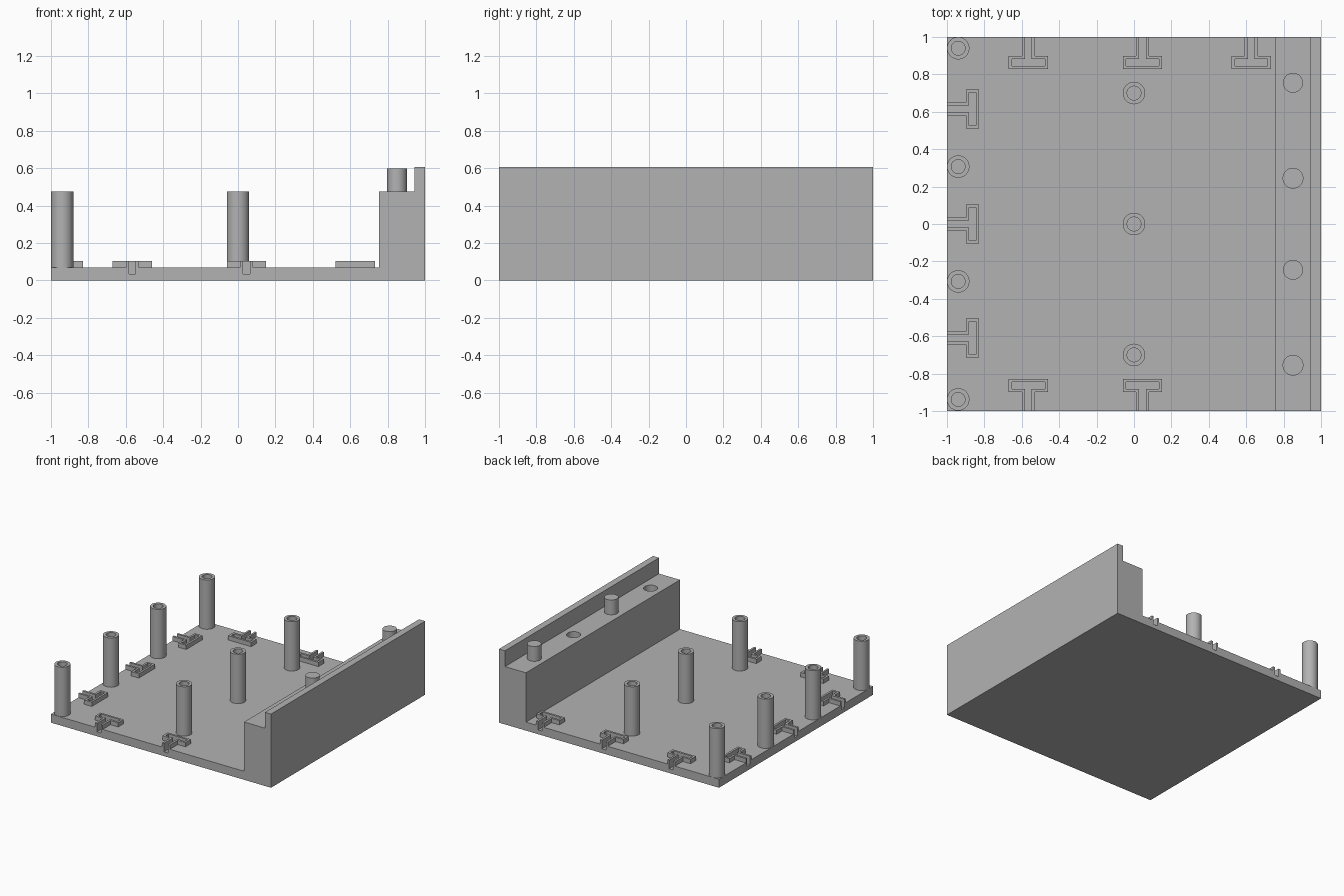
import bpy, bmesh, math
from mathutils import Matrix

cube = bpy.data.objects.get("Cube")
if cube:
    bpy.data.objects.remove(cube, do_unlink=True)

grey = bpy.data.materials.new("plain grey")
grey.use_nodes = True
colour = (0.448, 0.448, 0.448, 1)
grey.diffuse_color = colour
grey.node_tree.nodes["Principled BSDF"].inputs["Base Color"].default_value = colour

FLOOR, LEDGE, TOP = 0.07, 0.475, 0.605
SIDES = 48


def finish(name, bm):
    """Turn a bmesh into a grey object in the scene."""
    bmesh.ops.recalc_face_normals(bm, faces=bm.faces)
    mesh = bpy.data.meshes.new(name)
    bm.to_mesh(mesh)
    bm.free()
    mesh.materials.append(grey)
    obj = bpy.data.objects.new(name, mesh)
    bpy.context.collection.objects.link(obj)
    return obj


def prism(bm, points, direction, matrix=Matrix()):
    """Extrude a closed outline along a direction."""
    face = bm.faces.new([bm.verts.new(p) for p in points])
    result = bmesh.ops.extrude_face_region(bm, geom=[face])
    moved = [v for v in result["geom"] if isinstance(v, bmesh.types.BMVert)]
    bmesh.ops.translate(bm, verts=moved, vec=direction)
    bmesh.ops.transform(bm, matrix=matrix, verts=list(set(moved) | set(face.verts)))
    if not face.is_valid:
        return


def cylinder(bm, x, y, radius, low, high):
    bmesh.ops.create_cone(bm, cap_ends=True, segments=SIDES, radius1=radius, radius2=radius,
                          depth=high - low, matrix=Matrix.Translation((x, y, (low + high) / 2)))


def tee(inset, start, low):
    """T outline: the stem starts at the plate edge, the bar lies inboard."""
    stem, bar, near, far = 0.035 - inset, 0.105 - inset, 0.102 + inset, 0.172 - inset
    half = [(stem, start), (stem, near), (bar, near), (bar, far)]
    return [(x, y, low) for x, y in half + [(-x, y) for x, y in reversed(half)]]


def cut(obj, cutter):
    mod = obj.modifiers.new("cut", "BOOLEAN")
    mod.operation = "DIFFERENCE"
    mod.solver = "EXACT"
    mod.object = cutter
    bpy.context.view_layer.objects.active = obj
    bpy.ops.object.modifier_apply(modifier=mod.name)


def smooth(obj):
    bpy.ops.object.select_all(action="DESELECT")
    obj.select_set(True)
    bpy.context.view_layer.objects.active = obj
    bpy.ops.object.shade_smooth_by_angle(angle=math.radians(30))


# Tray body: floor, raised ledge and outer lip in one stepped profile
step = [(-1, 0), (1, 0), (1, TOP), (0.945, TOP), (0.945, LEDGE),
        (0.755, LEDGE), (0.755, FLOOR), (-1, FLOOR)]
bm = bmesh.new()
prism(bm, [(x, -1, z) for x, z in step], (0, 2, 0))
body = finish("tray_body", bm)

# Clip sockets along the front, back and right edges
places = [(x, -1, 0) for x in (-0.565, 0.046)]
places += [(x, 1, 180) for x in (-0.565, 0.046, 0.627)]
places += [(-1, y, -90) for y in (0.615, 0, -0.61)]
rims, slots = [], bmesh.new()
for x, y, turn in places:
    matrix = Matrix.Translation((x, y, 0)) @ Matrix.Rotation(math.radians(turn), 4, "Z")
    bm = bmesh.new()
    prism(bm, tee(0, 0, FLOOR), (0, 0, 0.035), matrix)
    rims.append(finish("clip_socket", bm))
    prism(slots, tee(0.017, -0.05, 0.035), (0, 0, 0.2), matrix)

# Peg holes in the ledge share the cutter with the sockets
for y in (0.245, -0.755):
    cylinder(slots, 0.85, y, 0.053, LEDGE - 0.125, LEDGE + 0.1)
cutter = finish("slot_cutter", slots)
cutter.hide_render = True
for obj in [body] + rims:
    cut(obj, cutter)
bpy.data.objects.remove(cutter, do_unlink=True)
smooth(body)

# Locating pegs on the ledge
for y in (0.755, -0.245):
    bm = bmesh.new()
    cylinder(bm, 0.85, y, 0.053, LEDGE, 0.597)
    smooth(finish("locating_peg", bm))

# Hollow standoff pillars
pillars = [(-0.94, y) for y in (0.94, 0.307, -0.307, -0.938)]
pillars += [(0, y) for y in (0.7, 0, -0.7)]
for x, y in pillars:
    bm = bmesh.new()
    profile = [(0.06, FLOOR), (0.06, LEDGE), (0.037, LEDGE), (0.037, FLOOR)]
    verts = [bm.verts.new((r, 0, z)) for r, z in profile]
    edges = [bm.edges.new(pair) for pair in zip(verts, verts[1:])]
    bmesh.ops.spin(bm, geom=verts + edges, cent=(0, 0, 0), axis=(0, 0, 1),
                   angle=math.tau, steps=SIDES, use_merge=True)
    bmesh.ops.remove_doubles(bm, verts=bm.verts, dist=0.0005)
    bmesh.ops.translate(bm, verts=bm.verts, vec=(x, y, 0))
    smooth(finish("standoff_pillar", bm))
